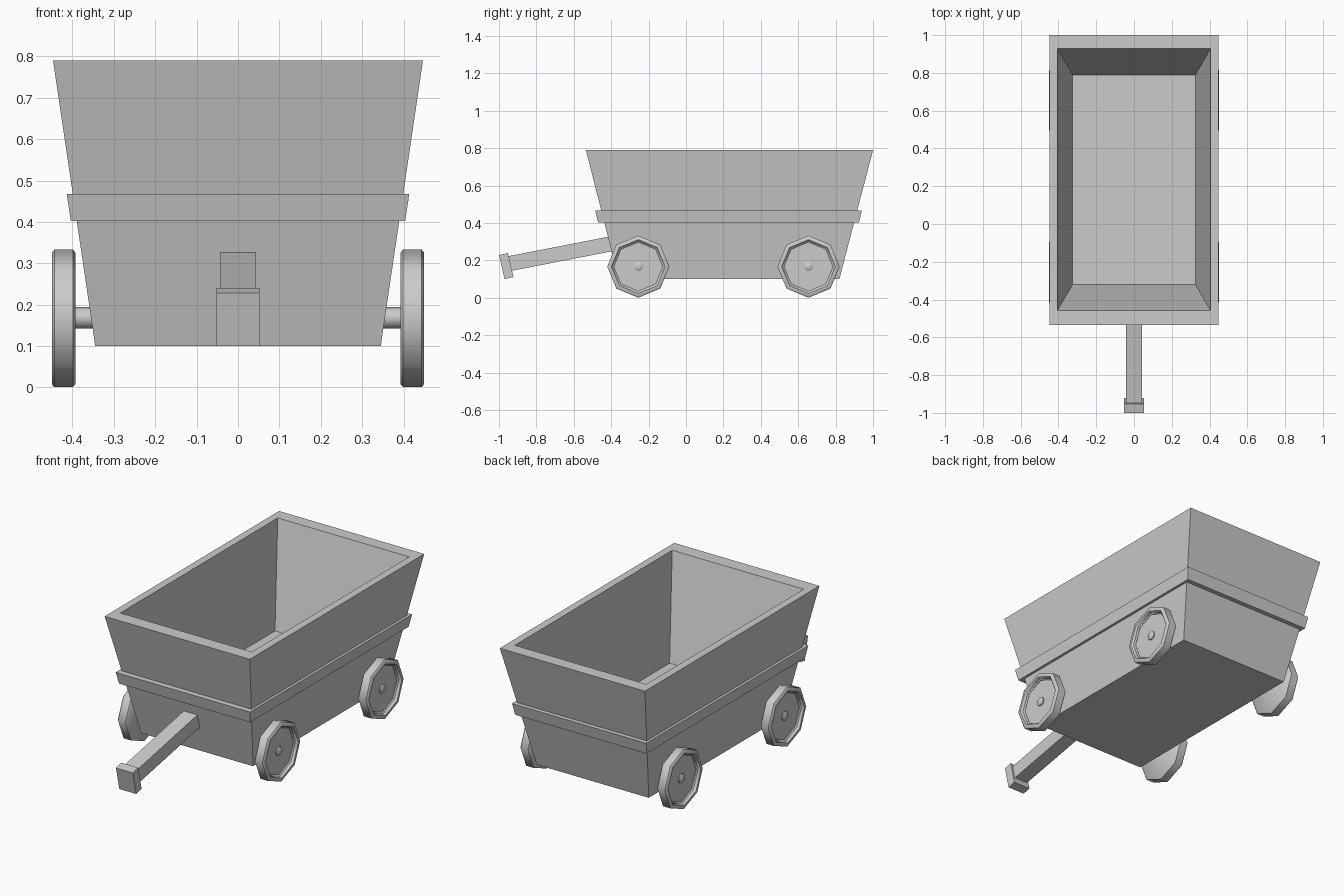
import bpy, bmesh, math
from mathutils import Matrix, Vector

if "Cube" in bpy.data.objects:
    bpy.data.objects.remove(bpy.data.objects["Cube"])


def finish(name, bm, smooth=None):
    bmesh.ops.recalc_face_normals(bm, faces=bm.faces)
    me = bpy.data.meshes.new(name)
    bm.to_mesh(me)
    bm.free()
    ob = bpy.data.objects.new(name, me)
    bpy.context.collection.objects.link(ob)
    if smooth:
        bpy.ops.object.select_all(action='DESELECT')
        ob.select_set(True)
        bpy.context.view_layer.objects.active = ob
        bpy.ops.object.shade_smooth_by_angle(angle=math.radians(smooth))
    return ob


def rect_rings(name, rings, closed=False):
    """Skin rectangular rings (half_x, y_front, y_back, z)."""
    bm = bmesh.new()
    vs = [[bm.verts.new(p) for p in ((-x, a, z), (x, a, z), (x, b, z), (-x, b, z))]
          for x, a, b, z in rings]
    pairs = list(zip(vs, vs[1:]))
    if closed:
        pairs.append((vs[-1], vs[0]))
    else:
        bm.faces.new(vs[0])
        bm.faces.new(vs[-1])
    for r, s in pairs:
        for i in range(4):
            j = (i + 1) % 4
            bm.faces.new((r[i], r[j], s[j], s[i]))
    return finish(name, bm)


def lathe(name, profile, y, z, side, smooth):
    """Eight-sided solid around the x axis from (x, radius) points."""
    bm = bmesh.new()
    rings = []
    for x, r in profile:
        rings.append([bm.verts.new((side * x, y + r * math.sin(k * math.pi / 4),
                                    z + r * math.cos(k * math.pi / 4))) for k in range(8)])
    for r, s in zip(rings, rings[1:]):
        for i in range(8):
            j = (i + 1) % 8
            bm.faces.new((r[i], r[j], s[j], s[i]))
    bm.faces.new(rings[0])
    bm.faces.new(rings[-1])
    return finish(name, bm, smooth)


def box(name, center, size, tilt):
    bm = bmesh.new()
    bmesh.ops.create_cube(bm, size=1.0)
    m = (Matrix.Translation(center) @ Matrix.Rotation(tilt, 4, 'X')
         @ Matrix.Diagonal((*size, 1)))
    bmesh.ops.transform(bm, matrix=m, verts=bm.verts)
    return finish(name, bm)


# Hollow flared tub
rect_rings("wagon_tub", [(0.345, -0.36, 0.82, 0.10), (0.447, -0.535, 1.0, 0.79),
                         (0.405, -0.457, 0.928, 0.79), (0.325, -0.32, 0.79, 0.235)])

# Raised band around the tub
rect_rings("tub_band", [(0.404, -0.470, 0.925, 0.402), (0.414, -0.485, 0.94, 0.468),
                        (0.385, -0.44, 0.90, 0.468), (0.375, -0.425, 0.885, 0.402)], closed=True)

# Wheels with recessed faces, and axles with rounded ends
WHEEL = [(0.393, 0.159), (0.399, 0.166), (0.444, 0.166), (0.45, 0.159),
         (0.45, 0.144), (0.444, 0.138), (0.436, 0.138), (0.430, 0.131), (0.428, 0.131)]
AXLE = [(-0.44, 0.017), (-0.434, 0.026), (0.434, 0.026), (0.44, 0.017)]
for label, y in (("front", -0.255), ("rear", 0.655)):
    for side, tag in ((-1, "left"), (1, "right")):
        lathe(f"{label}_{tag}_wheel", WHEEL, y, 0.167, side, 46)
    lathe(f"{label}_axle", AXLE, y, 0.168, 1, 46)

# Pull handle: sloping bar and end grip
start, end = Vector((0, -0.385, 0.292)), Vector((0, -0.945, 0.183))
tilt = math.atan2(start.z - end.z, start.y - end.y)
box("handle_bar", (start + end) / 2, (0.084, (start - end).length, 0.08), tilt)
box("handle_grip", (0, -0.961, 0.170), (0.104, 0.049, 0.132), math.radians(13))
